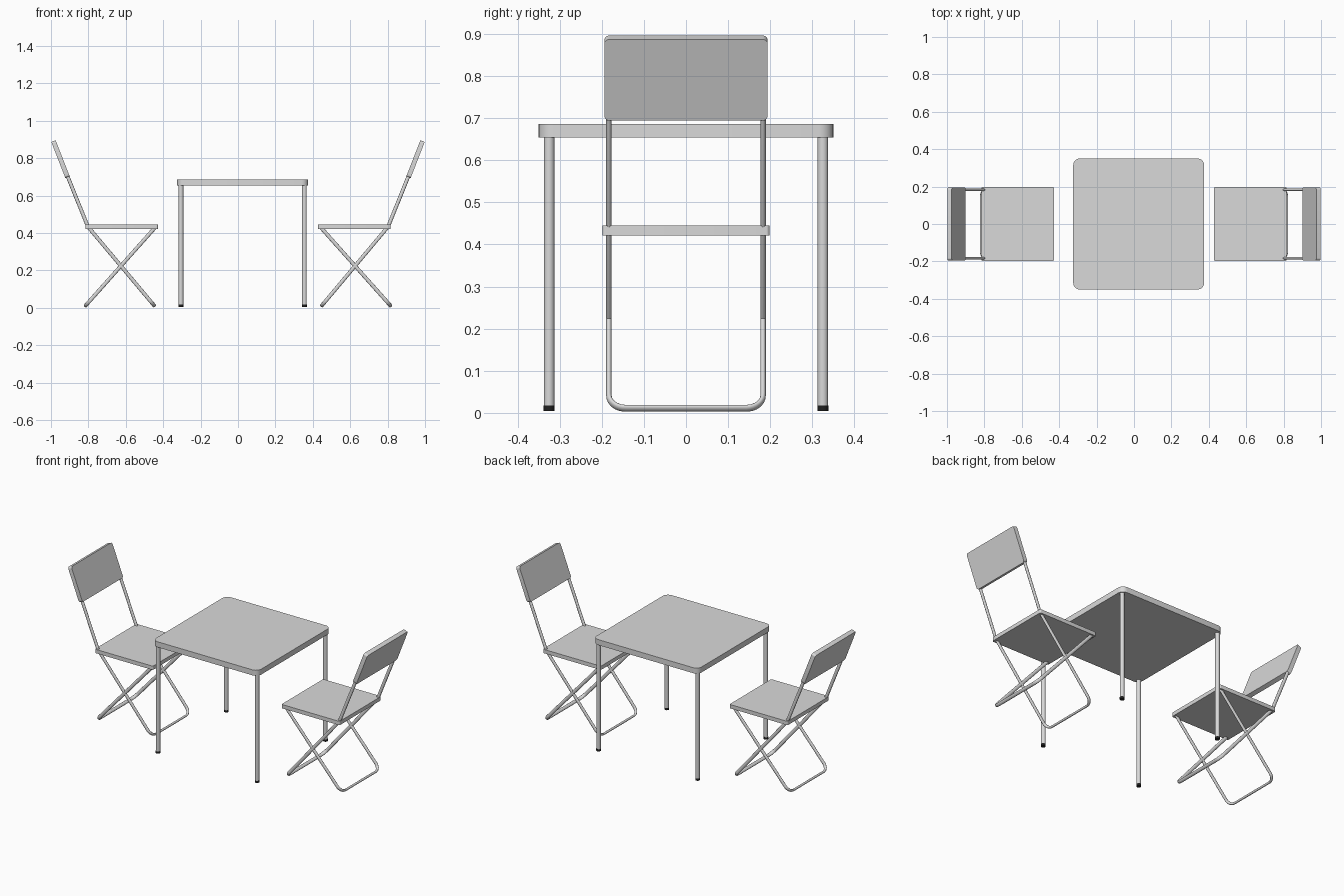
import bpy, bmesh, math
from mathutils import Vector, Matrix

if "Cube" in bpy.data.objects:
    bpy.data.objects.remove(bpy.data.objects["Cube"])


def material(name, r, g, b):
    m = bpy.data.materials.new(name)
    m.diffuse_color = (r, g, b, 1)
    m.use_nodes = True
    m.node_tree.nodes["Principled BSDF"].inputs["Base Color"].default_value = m.diffuse_color
    return m


GREY = material("light grey", 0.7, 0.7, 0.7)
BLACK = material("black rubber", 0.015, 0.015, 0.015)


def finish(name, bm, mat):
    bmesh.ops.recalc_face_normals(bm, faces=bm.faces[:])
    me = bpy.data.meshes.new(name)
    bm.to_mesh(me)
    bm.free()
    me.materials.append(mat)
    ob = bpy.data.objects.new(name, me)
    bpy.context.collection.objects.link(ob)
    bpy.ops.object.select_all(action='DESELECT')
    ob.select_set(True)
    bpy.context.view_layer.objects.active = ob
    bpy.ops.object.shade_smooth_by_angle(angle=math.radians(35))
    return ob


def plate(name, size, corner, matrix):
    """Flat board with rounded corners, thin along its local z."""
    bm = bmesh.new()
    bmesh.ops.create_cube(bm, size=1, matrix=Matrix.Diagonal((*size, 1)))
    uprights = [e for e in bm.edges
                if abs(e.verts[0].co.z - e.verts[1].co.z) > size[2] / 2]
    bmesh.ops.bevel(bm, geom=uprights, offset=corner, segments=6,
                    profile=0.5, affect='EDGES')
    bm.transform(matrix)
    return finish(name, bm, GREY)


def cylinder(name, x, y, z0, z1, r, mat):
    bm = bmesh.new()
    bmesh.ops.create_cone(bm, cap_ends=True, segments=24, radius1=r, radius2=r,
                          depth=z1 - z0,
                          matrix=Matrix.Translation((x, y, (z0 + z1) / 2)))
    return finish(name, bm, mat)


def tube_frame(name, profile, side, half=0.183, corner=0.04, a=0.010, b=0.0065):
    """U-shaped oval tube; profile runs (x, z) from the top down to the foot."""
    pts = [Vector((x * side, 0, z)) for x, z in profile]
    dirs = [(q - p).normalized() for p, q in zip(pts, pts[1:])]
    dirs = [dirs[0]] + [(d + e).normalized() for d, e in zip(dirs, dirs[1:])] + [dirs[-1]]
    wide = [Vector((d.z, 0, -d.x)) for d in dirs]      # wide axis of the oval
    path = [(p + Vector((0, half, 0)), n) for p, n in zip(pts[:-1], wide)]
    for i in range(9):                                  # rounded lower corner
        t = math.pi / 2 * i / 8
        path.append((pts[-1] - dirs[-1] * corner * (1 - math.sin(t))
                     + Vector((0, half - corner * (1 - math.cos(t)), 0)), wide[-1]))
    path += [(Vector((p.x, -p.y, p.z)), n) for p, n in reversed(path)]
    bm = bmesh.new()
    rings = []
    for i, (p, n) in enumerate(path):
        before, after = path[max(i - 1, 0)][0], path[min(i + 1, len(path) - 1)][0]
        t = ((after - p).normalized() + (p - before).normalized()).normalized()
        m = t.cross(n).normalized()
        rings.append([bm.verts.new(p + n * a * math.cos(k * math.tau / 16)
                                   + m * b * math.sin(k * math.tau / 16))
                      for k in range(16)])
    for r, s in zip(rings, rings[1:]):
        for k in range(16):
            bm.faces.new((r[k], r[(k + 1) % 16], s[(k + 1) % 16], s[k]))
    bm.faces.new(rings[0])
    bm.faces.new(rings[-1])
    return finish(name, bm, GREY)


# Table
TX = 0.025
plate("table_top", (0.70, 0.70, 0.033), 0.035, Matrix.Translation((TX, 0, 0.670)))
for sx in (-1, 1):
    for sy in (-1, 1):
        x, y = TX + sx * 0.33, sy * 0.325
        cylinder("table_leg", x, y, 0.018, 0.655, 0.0125, GREY)
        cylinder("table_foot", x, y, 0.005, 0.018, 0.0128, BLACK)

# Two folding chairs, mirrored across the table
LEAN = math.atan(0.39)
for side, label in ((-1, "left"), (1, "right")):
    plate(label + "_seat", (0.387, 0.397, 0.023), 0.008,
          Matrix.Translation((side * 0.622, 0, 0.433)))
    plate(label + "_backrest", (0.207, 0.388, 0.025), 0.012,
          Matrix.Translation((side * 0.949, 0, 0.795))
          @ Matrix.Rotation(side * (LEAN - math.pi / 2), 4, 'Y'))
    tube_frame(label + "_back_frame",
               [(0.982, 0.88), (0.803, 0.435), (0.447, 0.011)], side)
    tube_frame(label + "_front_frame",
               [(0.443, 0.430), (0.816, 0.011)], side)
